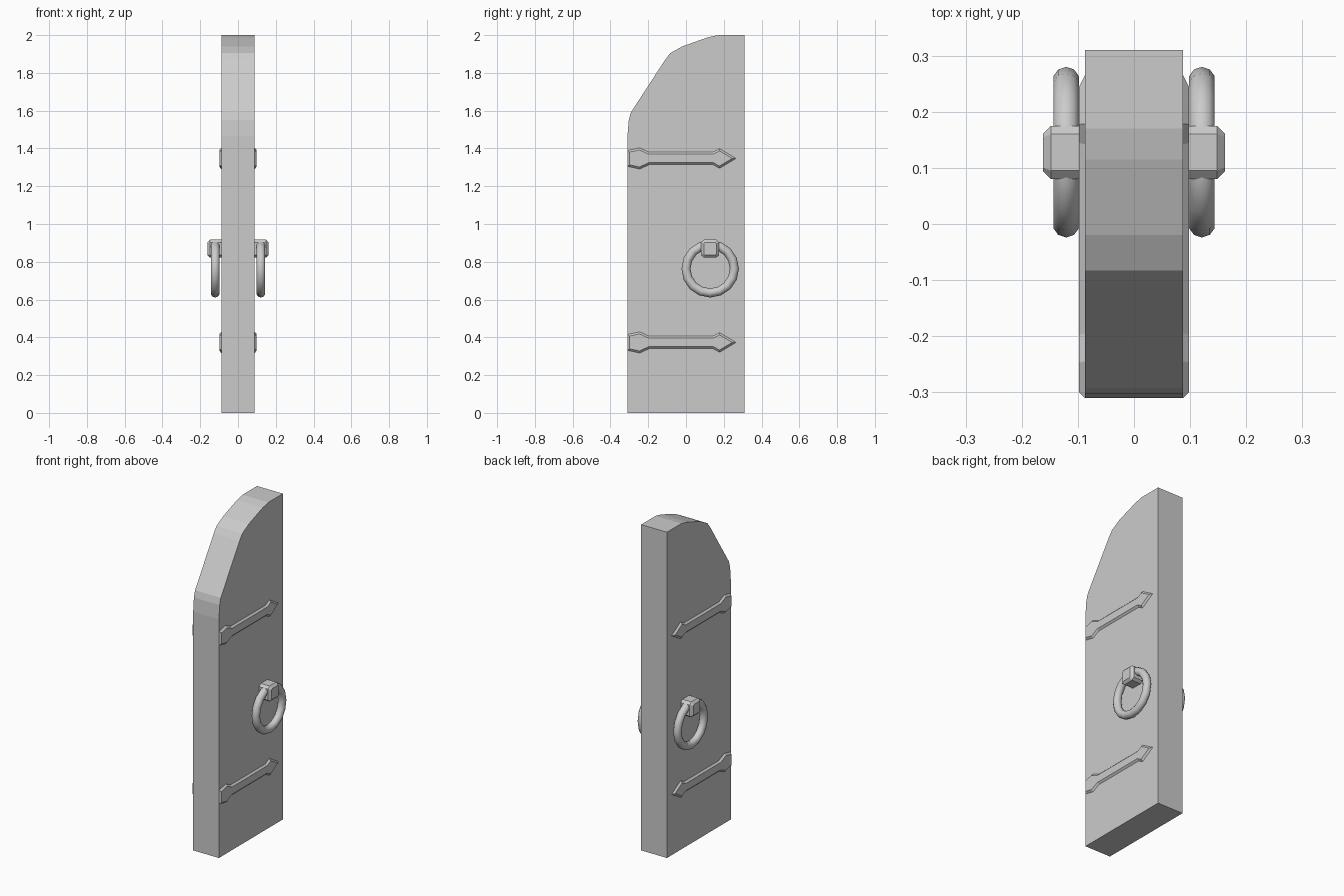
import bpy, bmesh
from math import pi

if "Cube" in bpy.data.objects:
    bpy.data.objects.remove(bpy.data.objects["Cube"])


def prism(name, profile, x0, x1, bevel=0.0):
    """Extrude a (y, z) outline from x0 to x1, with an optional chamfered front face."""
    bm = bmesh.new()
    base = bm.faces.new([bm.verts.new((x0, y, z)) for y, z in profile])
    res = bmesh.ops.extrude_face_region(bm, geom=[base], use_keep_orig=True)
    moved = [v for v in res["geom"] if isinstance(v, bmesh.types.BMVert)]
    front = [f for f in res["geom"] if isinstance(f, bmesh.types.BMFace)]
    bmesh.ops.translate(bm, vec=(x1 - x0, 0, 0), verts=moved)
    bmesh.ops.recalc_face_normals(bm, faces=bm.faces)
    if bevel:
        bmesh.ops.inset_region(bm, faces=front, thickness=bevel, use_even_offset=True)
        for v in front[0].verts:
            v.co.x += bevel
    mesh = bpy.data.meshes.new(name)
    bm.to_mesh(mesh)
    bm.free()
    ob = bpy.data.objects.new(name, mesh)
    bpy.context.collection.objects.link(ob)
    return ob


def mirror_x(ob):
    """Repeat a fitting on the other face of the door."""
    origin = bpy.data.objects.get("mirror_centre")
    if origin is None:
        origin = bpy.data.objects.new("mirror_centre", None)
        origin.hide_render = True
        bpy.context.collection.objects.link(origin)
    mod = ob.modifiers.new("both_faces", 'MIRROR')
    mod.mirror_object = origin
    mod.use_mirror_merge = False


# Door leaf with half-arched top
prism("door_leaf", [(-0.31, 0), (0.31, 0), (0.31, 2), (0.17, 2), (0.115, 1.988),
                    (-0.02, 1.94), (-0.083, 1.905), (-0.11, 1.87), (-0.292, 1.59),
                    (-0.303, 1.55), (-0.31, 1.465)], -0.0875, 0.0875)

# Arrow-ended hinge straps
upper = [(-0.31, 0.042), (-0.245, 0.056), (-0.195, 0.033), (0.142, 0.033), (0.178, 0.052)]
for label, z in (("lower", 0.373), ("upper", 1.347)):
    outline = ([(y, z - h) for y, h in upper] + [(0.265, z)]
               + [(y, z + h) for y, h in reversed(upper)])
    mirror_x(prism(label + "_hinge_strap", outline, 0.08, 0.0875, 0.0105))

# Pull ring
bpy.ops.mesh.primitive_torus_add(major_segments=16, minor_segments=10, major_radius=0.128,
                                 minor_radius=0.024, location=(0.121, 0.128, 0.763),
                                 rotation=(0, pi / 2, 0))
ring = bpy.context.object
ring.name = "pull_ring"
bpy.ops.object.shade_smooth_by_angle(angle=pi / 3)
mirror_x(ring)

# Chamfered block holding the ring
mirror_x(prism("ring_mount", [(0.08, 0.835), (0.095, 0.822), (0.16, 0.822), (0.175, 0.835),
                              (0.175, 0.903), (0.16, 0.917), (0.095, 0.917), (0.08, 0.903)],
               0.08, 0.148, 0.014))
